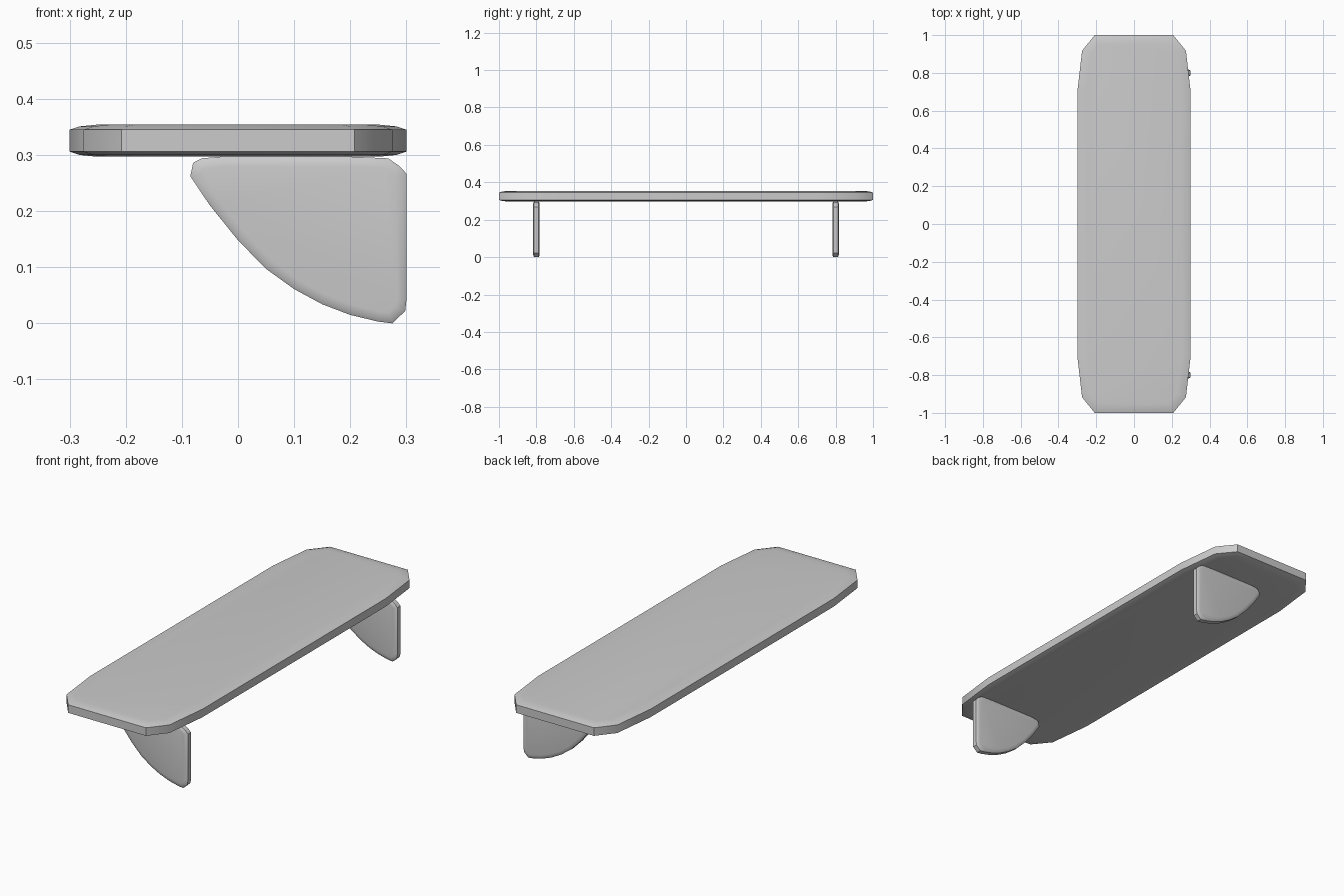
import bpy, bmesh, math
from mathutils import Vector

if "Cube" in bpy.data.objects:
    bpy.data.objects.remove(bpy.data.objects["Cube"])


def slab(name, points, direction, insets):
    """Extrude a closed outline, then soften both caps with stepped insets (width, rise)."""
    bm = bmesh.new()
    direction = Vector(direction)
    face = bm.faces.new([bm.verts.new(p) for p in points])
    new = bmesh.ops.extrude_face_region(bm, geom=[face], use_keep_orig=True)["geom"]
    bmesh.ops.translate(bm, vec=direction,
                        verts=[g for g in new if isinstance(g, bmesh.types.BMVert)])
    bmesh.ops.recalc_face_normals(bm, faces=bm.faces[:])
    axis = direction.normalized()
    caps = [f for f in bm.faces if abs(f.normal.dot(axis)) > 0.99 and len(f.verts) == len(points)]
    for width, rise in insets:
        bmesh.ops.inset_individual(bm, faces=caps, thickness=width, depth=rise,
                                   use_even_offset=True)
    mesh = bpy.data.meshes.new(name)
    bm.to_mesh(mesh)
    bm.free()
    obj = bpy.data.objects.new(name, mesh)
    bpy.context.collection.objects.link(obj)
    bpy.ops.object.select_all(action='DESELECT')
    obj.select_set(True)
    bpy.context.view_layer.objects.active = obj
    bpy.ops.object.shade_smooth_by_angle(angle=math.radians(35))
    return obj


# Shelf board: one quarter of the outline, mirrored to all four corners
quarter = [(0.30, 0.70), (0.275, 0.917), (0.208, 1.0)]
half = quarter + [(-x, y) for x, y in reversed(quarter)]
outline = half + [(-x, -y) for x, y in half]
slab("shelf_board", [(x, y, 0.306) for x, y in outline], (0, 0, 0.039),
     [(0.018, 0.006), (0.03, 0.003)])

# Two curved brackets under the board
profile = [(-0.065, 0.294), (-0.08, 0.286), (-0.085, 0.262), (-0.05, 0.210),
           (0.0, 0.148), (0.05, 0.097), (0.10, 0.061), (0.15, 0.034),
           (0.20, 0.015), (0.25, 0.003), (0.275, 0.0), (0.298, 0.022),
           (0.30, 0.04), (0.30, 0.267), (0.288, 0.28), (0.268, 0.294), (0.2, 0.297)]
profile.append((-0.03, 0.297))
for side, label in ((-1, "front"), (1, "back")):
    slab(label + "_bracket", [(x, 0.8 * side - 0.012, z) for x, z in profile],
         (0, 0.024, 0), [(0.006, 0.004), (0.012, 0.002)])
